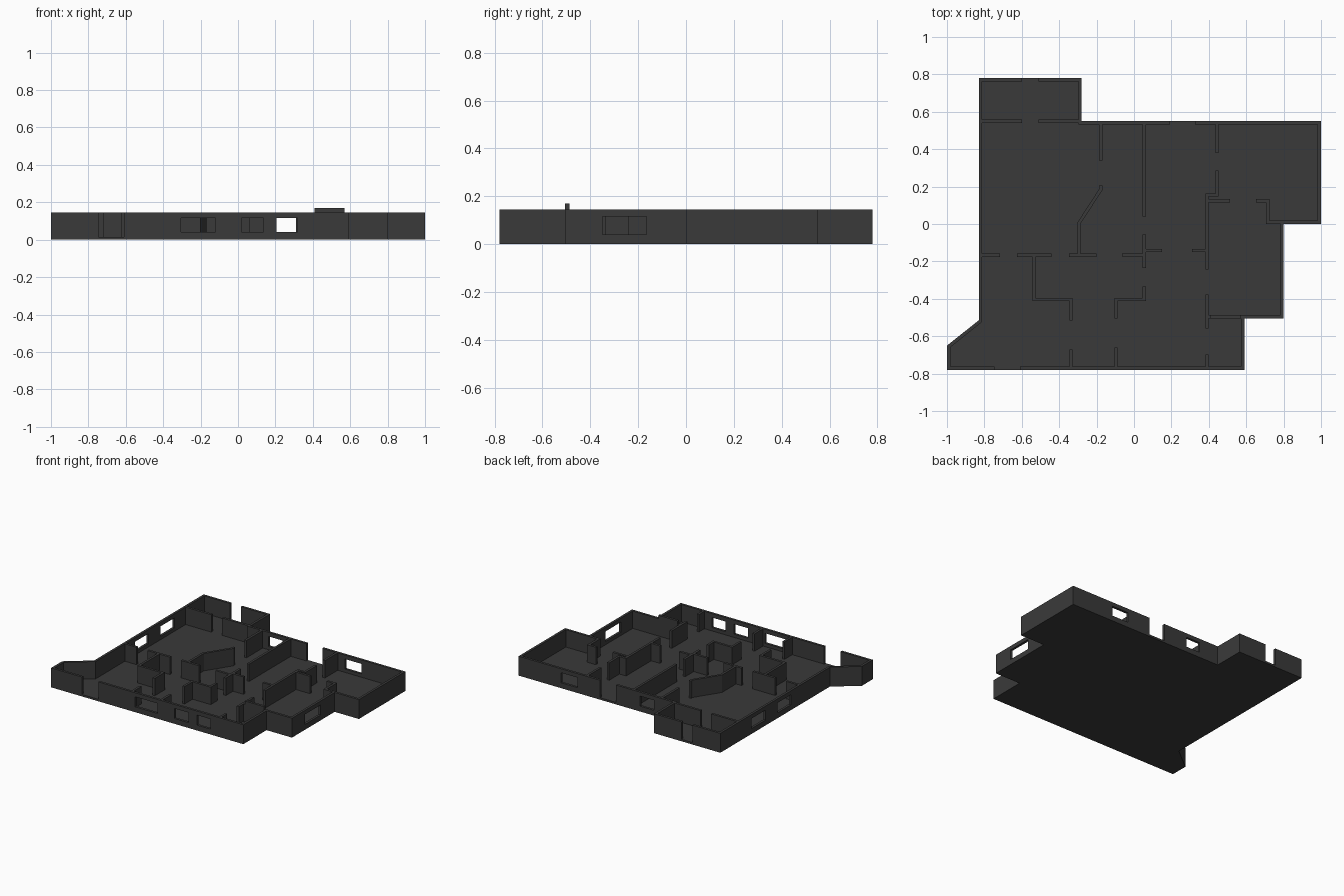
import bpy, bmesh
from mathutils import Vector

if "Cube" in bpy.data.objects:
    bpy.data.objects.remove(bpy.data.objects["Cube"])

FLOOR, TOP, T = 0.015, 0.145, 0.018

mat = bpy.data.materials.new("dark_grey")
mat.diffuse_color = (0.042, 0.042, 0.042, 1)
mat.use_nodes = True
mat.node_tree.nodes["Principled BSDF"].inputs["Base Color"].default_value = mat.diffuse_color


def finish(name, bm):
    bmesh.ops.recalc_face_normals(bm, faces=bm.faces)
    me = bpy.data.meshes.new(name)
    bm.to_mesh(me)
    bm.free()
    ob = bpy.data.objects.new(name, me)
    bpy.context.collection.objects.link(ob)
    me.materials.append(mat)
    return ob


def raise_faces(bm, h):
    geom = bmesh.ops.extrude_face_region(bm, geom=list(bm.faces))["geom"]
    verts = [g for g in geom if isinstance(g, bmesh.types.BMVert)]
    bmesh.ops.translate(bm, verts=verts, vec=(0, 0, h))


def box(name, x0, x1, y0, y1, z0, z1):
    bm = bmesh.new()
    bm.faces.new([bm.verts.new((x, y, z0)) for x, y in
                  ((x0, y0), (x1, y0), (x1, y1), (x0, y1))])
    raise_faces(bm, z1 - z0)
    return finish(name, bm)


def wall(name, pts, right=-T / 2, left=T / 2, closed=False):
    """Mitred wall along a path, spanning two offsets to its left."""
    p = [Vector(q) for q in pts]
    n = len(p)
    bm = bmesh.new()
    pairs = []
    for i in range(n):
        dirs = []
        if closed or i > 0:
            dirs.append((p[i] - p[i - 1]).normalized())
        if closed or i < n - 1:
            dirs.append((p[(i + 1) % n] - p[i]).normalized())
        norms = [Vector((-d.y, d.x)) for d in dirs]
        m = (norms[0] + norms[-1]).normalized()
        m /= m.dot(norms[0])
        pairs.append([bm.verts.new((*(p[i] + m * o), FLOOR)) for o in (right, left)])
    for i in range(n if closed else n - 1):
        a, b = pairs[i], pairs[(i + 1) % n]
        bm.faces.new((a[0], b[0], b[1], a[1]))
    raise_faces(bm, TOP - FLOOR)
    return finish(name, bm)


# Floor slab
outline = [(-1, -0.78), (0.59, -0.78), (0.59, -0.505), (0.80, -0.505), (0.80, 0), (1, 0),
           (1, 0.55), (-0.28, 0.55), (-0.28, 0.78), (-0.83, 0.78), (-0.83, -0.515), (-1, -0.65)]
bm = bmesh.new()
bm.faces.new([bm.verts.new((x, y, 0)) for x, y in outline])
raise_faces(bm, FLOOR)
finish("floor", bm)

# Outer walls
outer = wall("outer_walls", outline, 0, T, True)

# Door and window openings cut through the outer walls
W = (0.04, 0.115)
D = (-0.05, 0.3)
cuts = []
for y, spans in {
    -0.78: [(-0.745, -0.61, D), (-0.305, -0.12, W), (0.02, 0.137, W), (0.205, 0.318, W)],
    0.54: [(-0.12, -0.005, W), (0.193, 0.325, D), (0.513, 0.65, W)],
    0.78: [(-0.598, -0.51, D)],
}.items():
    cuts += [(a, b, y - 0.05, y + 0.05, *z) for a, b, z in spans]
for x, spans in {-0.82: [(-0.055, 0.103), (0.245, 0.41)], 0.79: [(-0.35, -0.165)]}.items():
    cuts += [(x - 0.05, x + 0.05, a, b, *W) for a, b in spans]
for i, c in enumerate(cuts):
    cutter = box(f"opening_cutter_{i}", *c)
    cutter.hide_render = True
    cutter.hide_set(True)
    cutter.display_type = 'WIRE'
    mod = outer.modifiers.new(f"opening_{i}", 'BOOLEAN')
    mod.operation = 'DIFFERENCE'
    mod.solver = 'EXACT'
    mod.object = cutter

# Apply the cuts and drop the cutters
dg = bpy.context.evaluated_depsgraph_get()
cut_mesh = bpy.data.meshes.new_from_object(outer.evaluated_get(dg))
outer.modifiers.clear()
outer.data = cut_mesh
for ob in [o for o in bpy.data.objects if o.name.startswith("opening_cutter")]:
    bpy.data.objects.remove(ob)

# Inner partitions, leaving door gaps between the paths
partitions = {
    "porch": [[(-0.815, 0.55), (-0.60, 0.55)], [(-0.51, 0.55), (-0.28, 0.55)]],
    "hall_left": [
        [(-0.177, 0.535), (-0.177, 0.34)],
        [(-0.177, 0.207), (-0.177, 0.185), (-0.294, 0.005), (-0.294, -0.16)],
        [(-0.348, -0.168), (-0.20, -0.168)],
    ],
    "bedroom": [
        [(-0.813, -0.168), (-0.717, -0.168)],
        [(-0.626, -0.168), (-0.44, -0.168)],
        [(-0.535, -0.177), (-0.535, -0.404), (-0.337, -0.404), (-0.337, -0.515)],
        [(-0.337, -0.67), (-0.337, -0.765)],
    ],
    "centre": [
        [(0.055, 0.535), (0.055, 0.04)],
        [(0.055, -0.055), (0.055, -0.235)],
        [(-0.064, -0.166), (0.047, -0.166)],
        [(0.063, -0.142), (0.15, -0.142)],
        [(0.055, -0.335), (0.055, -0.404), (-0.096, -0.404), (-0.096, -0.505)],
        [(-0.096, -0.66), (-0.096, -0.765)],
    ],
    "right": [
        [(0.444, 0.535), (0.444, 0.38)],
        [(0.444, 0.286), (0.444, 0.155), (0.39, 0.155), (0.39, -0.243)],
        [(0.31, -0.142), (0.382, -0.142)],
        [(0.398, 0.125), (0.513, 0.125)],
        [(0.652, 0.125), (0.716, 0.125), (0.716, 0.009), (0.80, 0.009)],
        [(0.39, -0.377), (0.39, -0.56)],
        [(0.39, -0.698), (0.39, -0.765)],
        [(0.398, -0.496), (0.595, -0.496)],
    ],
}
for room, paths in partitions.items():
    for i, path in enumerate(paths):
        wall(f"{room}_partition_{i}", path)

# Raised panel on the partition at the right
box("raised_panel", 0.41, 0.57, -0.505, -0.487, TOP - 0.005, 0.17)
